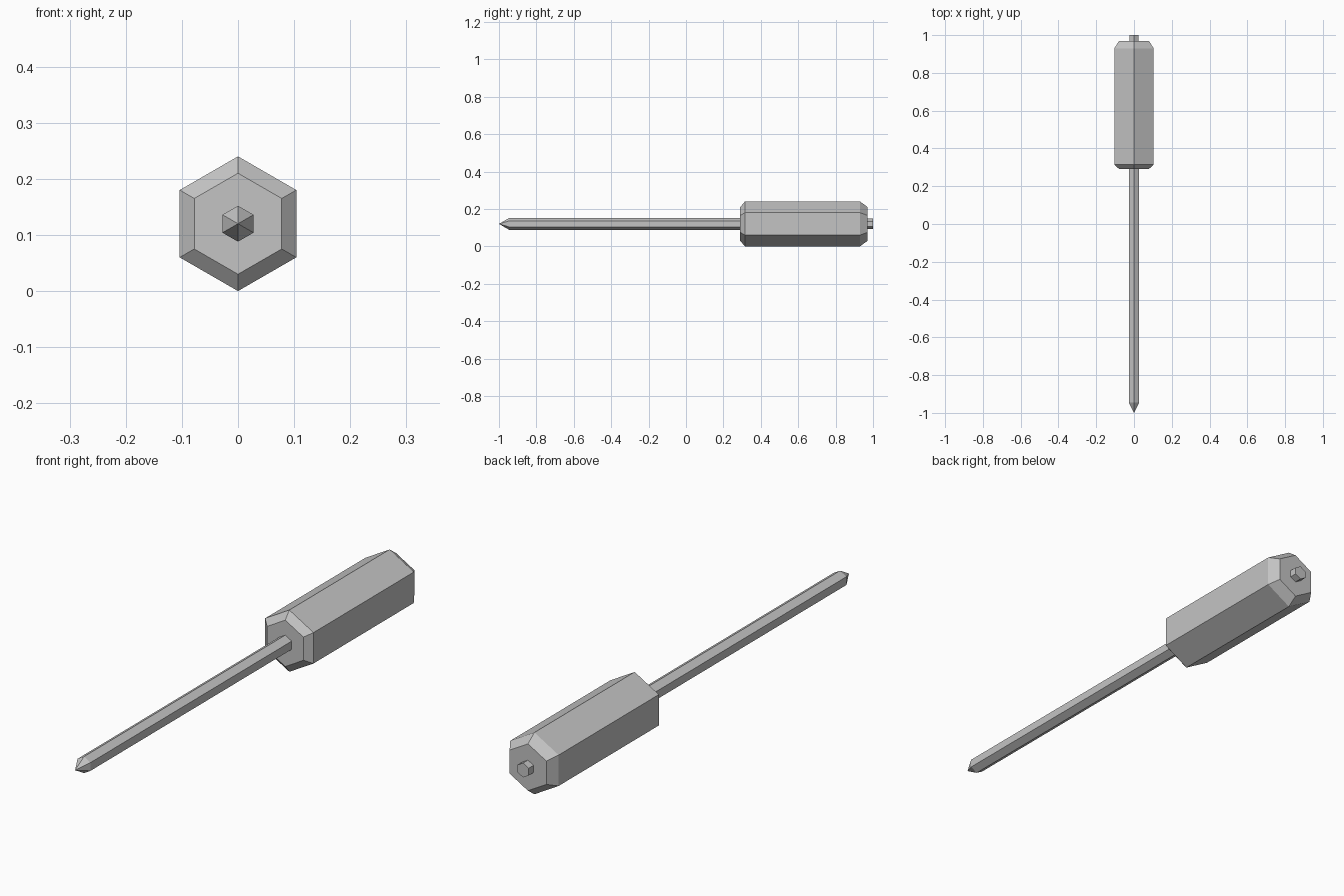
import bpy
import bmesh
from math import sin, cos, tau
from mathutils import Vector

cube = bpy.data.objects.get("Cube")
if cube:
    bpy.data.objects.remove(cube, do_unlink=True)

SIDES = 6
AXIS_Z = 0.12

grey = bpy.data.materials.new("plain_grey")
grey.use_nodes = True
colour = (0.55, 0.55, 0.55, 1)
grey.diffuse_color = colour
grey.node_tree.nodes["Principled BSDF"].inputs["Base Color"].default_value = colour


def hex_part(name, profile):
    """Loft hexagons along y from (y, radius) pairs; radius 0 makes a point."""
    bm = bmesh.new()
    rings = []
    for y, r in profile:
        count = SIDES if r > 0 else 1
        rings.append([bm.verts.new(Vector((r * sin(tau * i / SIDES), y,
                                           AXIS_Z + r * cos(tau * i / SIDES))))
                      for i in range(count)])
    for a, b in zip(rings, rings[1:]):
        for i in range(SIDES):
            j = (i + 1) % SIDES
            if len(a) == 1:
                bm.faces.new((a[0], b[j], b[i]))
            else:
                bm.faces.new((a[i], a[j], b[j], b[i]))
    for ring in (rings[0], rings[-1]):
        if len(ring) > 1:
            bm.faces.new(ring)
    bmesh.ops.recalc_face_normals(bm, faces=bm.faces)
    mesh = bpy.data.meshes.new(name)
    bm.to_mesh(mesh)
    bm.free()
    mesh.materials.append(grey)
    obj = bpy.data.objects.new(name, mesh)
    bpy.context.collection.objects.link(obj)
    return obj


# Pointed shaft, chamfered grip and the small stud at the butt
hex_part("shaft", [(-1, 0), (-0.945, 0.032), (0.32, 0.032)])
hex_part("handle", [(0.29, 0.09), (0.315, 0.12), (0.93, 0.12), (0.97, 0.091)])
hex_part("end_stud", [(0.94, 0.028), (1, 0.028)])
